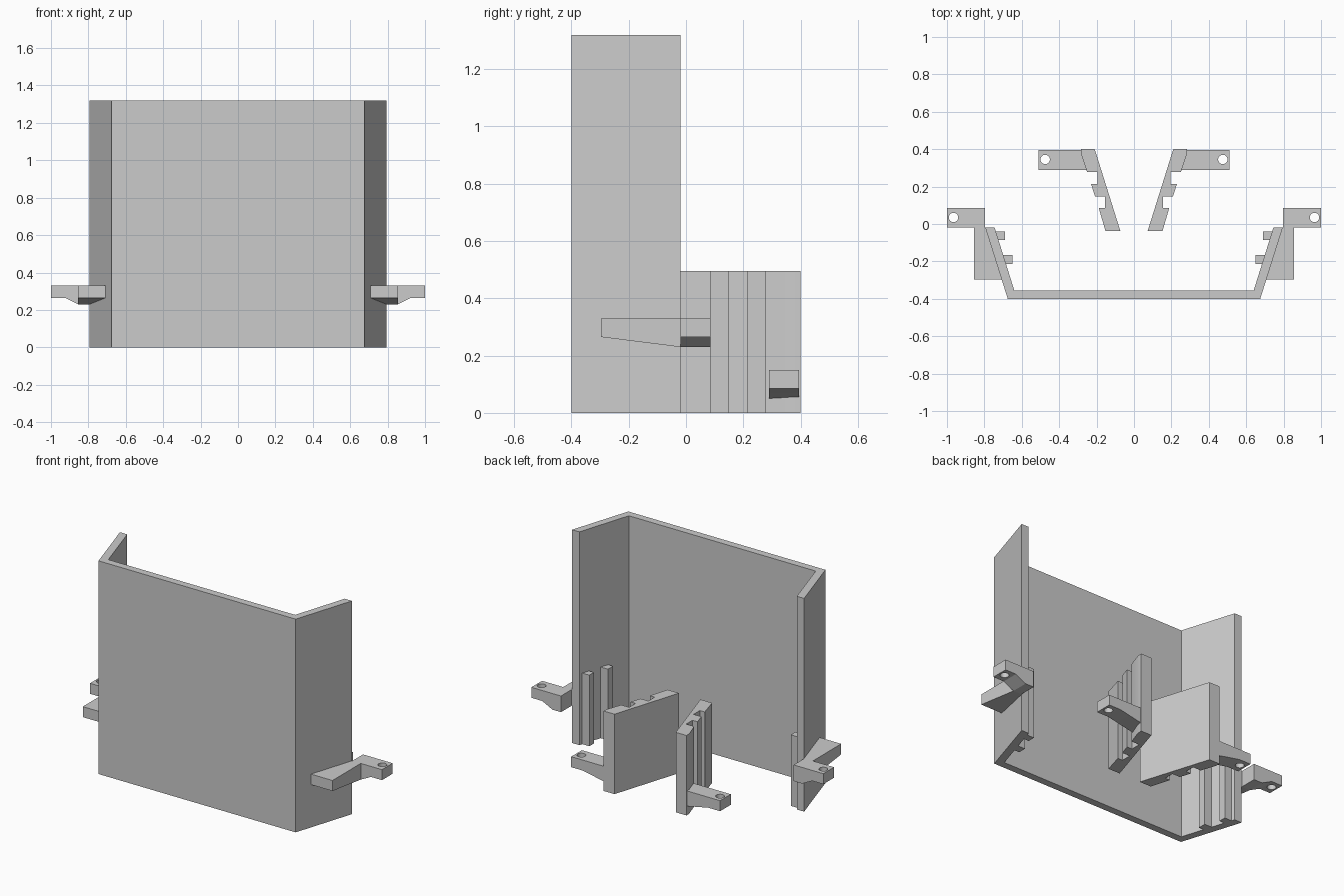
import bpy
import bmesh
import math
from mathutils import Matrix, Vector

if "Cube" in bpy.data.objects:
    bpy.data.objects.remove(bpy.data.objects["Cube"], do_unlink=True)

# Single grey finish
grey = bpy.data.materials.new("plain_grey")
grey.use_nodes = True
GREY = (0.6, 0.6, 0.6, 1)
grey.diffuse_color = GREY
grey.node_tree.nodes["Principled BSDF"].inputs["Base Color"].default_value = GREY


def add_object(name, bm):
    bmesh.ops.recalc_face_normals(bm, faces=bm.faces)
    mesh = bpy.data.meshes.new(name)
    bm.to_mesh(mesh)
    bm.free()
    mesh.materials.append(grey)
    obj = bpy.data.objects.new(name, mesh)
    bpy.context.collection.objects.link(obj)
    return obj


def prism(name, outline, axis, low, high, base=None):
    """Extrude an outline along Z (x, y points) or Y (x, z points)."""
    bm = bmesh.new()

    def place(a, b, level):
        return Vector((a, b, level)) if axis == "Z" else Vector((a, level, b))

    face = bm.faces.new([bm.verts.new(place(a, b, low)) for a, b in outline])
    top = bmesh.ops.extrude_face_region(bm, geom=[face])["geom"]
    shift = place(0, 0, high - low)
    for v in top:
        if isinstance(v, bmesh.types.BMVert):
            v.co += shift
    if base:  # slanted underside
        for v in bm.verts:
            if v.co.z < high - 0.001:
                v.co.z = base(v.co.y)
    return add_object(name, bm)


def box(name, x, y, height):
    return prism(name, [(x[0], y[0]), (x[1], y[0]), (x[1], y[1]), (x[0], y[1])],
                 "Z", 0, height)


def select_only(obj):
    bpy.ops.object.select_all(action="DESELECT")
    obj.select_set(True)
    bpy.context.view_layer.objects.active = obj


def drill(obj, centre, radius, depth, axis):
    """Cut a round hole through obj."""
    bm = bmesh.new()
    bmesh.ops.create_cone(bm, cap_ends=True, segments=40, radius1=radius,
                          radius2=radius, depth=depth)
    if axis == "X":
        bm.transform(Matrix.Rotation(math.pi / 2, 4, "Y"))
    bm.transform(Matrix.Translation(centre))
    cutter = add_object("hole_cutter", bm)
    cutter.hide_render = True
    mod = obj.modifiers.new("hole", "BOOLEAN")
    mod.operation = "DIFFERENCE"
    mod.solver = "EXACT"
    mod.object = cutter
    select_only(obj)
    bpy.ops.object.modifier_apply(modifier=mod.name)
    bpy.data.objects.remove(cutter, do_unlink=True)


def finish(obj, mirrored=True):
    select_only(obj)
    if mirrored:
        mod = obj.modifiers.new("mirror", "MIRROR")
        mod.use_mirror_merge = False
        bpy.ops.object.modifier_apply(modifier=mod.name)
    bpy.ops.object.shade_smooth_by_angle(angle=math.radians(20))


# Tall panel with two splayed wings
half = [(0.675, -0.4), (0.795, -0.02), (0.745, -0.02), (0.64, -0.355)]
panel = prism("winged_panel", half + [(-x, y) for x, y in reversed(half)], "Z", 0, 1.32)
drill(panel, (0, -0.145, 0.68), 0.05, 3, "X")
finish(panel, mirrored=False)

# Guide rails inside the wings
finish(box("rear_guide_rail", (0.69, 0.745), (-0.085, -0.04), 0.44))
finish(box("front_guide_rail", (0.65, 0.71), (-0.215, -0.165), 0.44))

# Wing brackets: slanted strut along the wing and a drilled lug behind it
strut = prism("bracket_strut",
              [(0.855, -0.297), (0.855, -0.02), (0.79, -0.02), (0.705, -0.297)],
              "Z", 0, 0.33, base=lambda y: 0.23 - 0.035 * (y + 0.02) / 0.277)
finish(strut)
lug = prism("bracket_lug",
            [(1, 0.265), (1, 0.33), (0.797, 0.33), (0.797, 0.23), (0.855, 0.23), (0.925, 0.265)],
            "Y", -0.02, 0.085)
drill(lug, (0.965, 0.035, 0.3), 0.025, 1, "Z")
finish(lug)

# Grooved inner blocks
block = prism("grooved_block",
              [(0.073, -0.037), (0.153, -0.037), (0.188, 0.085), (0.155, 0.085),
               (0.155, 0.147), (0.208, 0.147), (0.23, 0.215), (0.195, 0.215),
               (0.195, 0.277), (0.25, 0.277), (0.282, 0.37), (0.284, 0.4), (0.21, 0.4)],
              "Z", 0, 0.495)
drill(block, (0.14, 0.055, 0.138), 0.022, 0.4, "X")
drill(block, (0.24, 0.055, 0.138), 0.027, 0.18, "X")
finish(block)

# Drilled foot tabs on the inner blocks
tab = prism("foot_tab",
            [(0.51, 0.085), (0.51, 0.15), (0.235, 0.15), (0.235, 0.048), (0.265, 0.052), (0.43, 0.085)],
            "Y", 0.29, 0.395)
drill(tab, (0.475, 0.345, 0.12), 0.025, 1, "Z")
finish(tab)
